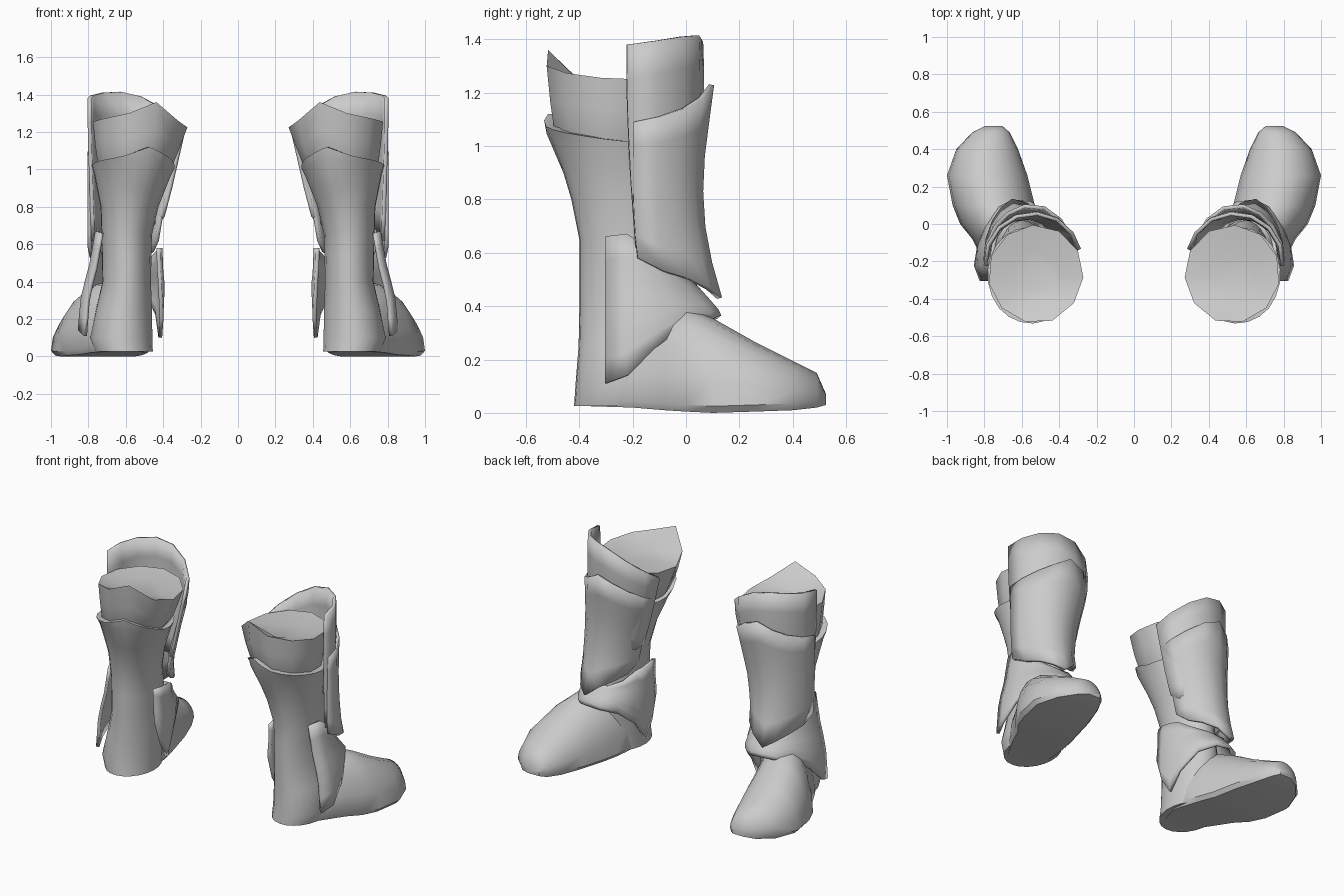
import bpy, bmesh
from math import sin, cos, radians, pi

default = bpy.data.objects.get("Cube")
if default:
    bpy.data.objects.remove(default)

grey = bpy.data.materials.new("plain_grey")
grey.use_nodes = True
colour = (0.6, 0.6, 0.6, 1)
grey.diffuse_color = colour
grey.node_tree.nodes["Principled BSDF"].inputs["Base Color"].default_value = colour


def interp(table, key):
    """Linear lookup in rows (key, value, ...) sorted by rising key."""
    if key <= table[0][0]:
        return table[0][1:]
    for low, high in zip(table, table[1:]):
        if key <= high[0]:
            t = (key - low[0]) / (high[0] - low[0])
            return [a + (b - a) * t for a, b in zip(low[1:], high[1:])]
    return table[-1][1:]


def on_surface(profile, angle, z, grow=0.0, back=None):
    """Point on an upright tube of (z, cx, cy, rx, ry); back sets a rear depth."""
    cx, cy, rx, ry = interp(profile, z)
    a = radians(angle)
    if back and sin(a) < 0:
        ry = back
    return (cx + (rx + grow) * cos(a), cy + (ry + grow) * sin(a), z)


def loft(name, rings, closed, thickness=0.0):
    """Skin a list of rings, add thickness if open, and mirror to the other leg."""
    bm = bmesh.new()
    rows = [[bm.verts.new(p) for p in ring] for ring in rings]
    count = len(rows[0])
    for a, b in zip(rows, rows[1:]):
        for i in range(count if closed else count - 1):
            j = (i + 1) % count
            bm.faces.new((a[i], a[j], b[j], b[i]))
    if closed:
        bm.faces.new(rows[0])
        bm.faces.new(rows[-1])
    bmesh.ops.recalc_face_normals(bm, faces=bm.faces)
    mesh = bpy.data.meshes.new(name)
    bm.to_mesh(mesh)
    bm.free()
    mesh.materials.append(grey)
    obj = bpy.data.objects.new(name, mesh)
    bpy.context.collection.objects.link(obj)
    if thickness:
        solid = obj.modifiers.new("thickness", "SOLIDIFY")
        solid.thickness = thickness
        solid.offset = 0
    mirror = obj.modifiers.new("other_leg", "MIRROR")
    mirror.use_axis[0] = True
    bpy.ops.object.select_all(action="DESELECT")
    obj.select_set(True)
    bpy.context.view_layer.objects.active = obj
    bpy.ops.object.shade_smooth_by_angle(angle=radians(42))


def plate(name, profile, columns, thickness=0.02, back=None, rows=7):
    """Curved armour plate: columns give (angle, top height, bottom height)."""
    rings = []
    for r in range(rows):
        t = r / (rows - 1)
        rings.append([on_surface(profile, a, top + (low - top) * t, back=back)
                      for a, top, low in columns])
    loft(name, rings, False, thickness)


# Boot leg, with a pointed rim at the back
leg = [(.025, .61, -.22, .155, .20), (.1, .625, -.21, .168, .205),
       (.25, .61, -.20, .15, .203), (.4, .595, -.19, .13, .21),
       (.65, .595, -.21, .135, .19), (.8, .58, -.23, .155, .20),
       (.9, .57, -.245, .185, .215), (1, .56, -.26, .215, .235),
       (1.05, .555, -.265, .23, .26), (1.12, .555, -.265, .235, .265)]
rim = [(0, 1.02), (180, 1.0), (250, 1.12), (285, 1.07), (360, 1.02)]
angles = [(250 + 360 * i / 22) % 360 for i in range(22)]
rings = [[on_surface(leg, a, z) for a in angles]
         for z in (.025, .1, .25, .4, .55, .65, .8, .9)]
for drop, grow in ((.05, 0), (0, .004), (0, -.03)):
    rings.append([on_surface(leg, a, interp(rim, a)[0] - drop, grow) for a in angles])
loft("boot_leg", rings, True)

# Cuff rising out of the leg, with a shallow dished top and a point at the back
cuff = [(.97, .56, -.26, .17, .19), (1.03, .55, -.265, .205, .23),
        (1.22, .525, -.265, .255, .258), (1.36, .525, -.265, .258, .268)]
brim = [(0, 1.25), (90, 1.25), (180, 1.22), (217, 1.26), (250, 1.36),
        (283, 1.3), (320, 1.27), (360, 1.25)]
rings = [[on_surface(cuff, a, .97 + (interp(brim, a)[0] - .97) * t)
          for a in angles[::2]] for t in (0, .25, .6, 1)]
rings.append([on_surface(cuff, a, 1.235, -.13) for a in angles[::2]])
loft("cuff", rings, True)

# Foot, lofted from heel to toe: (y, centre x, half width, top, sole)
foot = [(-.36, .61, .09, .12, .025), (-.2, .635, .17, .33, .02),
        (-.08, .675, .19, .4, .01), (0, .715, .215, .395, .005),
        (.1, .75, .22, .355, .0), (.26, .785, .215, .265, .005),
        (.4, .785, .165, .195, .01), (.49, .765, .1, .15, .02),
        (.525, .75, .045, .07, .03)]
rings = []
for y, cx, half, top, sole in foot:
    arc = [pi * i / 10 for i in range(11)]
    ring = [(cx + half * cos(a), y, sole + .025 + (top - sole - .025) * sin(a))
            for a in arc]
    ring += [(cx - half * .9, y, sole), (cx + half * .9, y, sole)]
    rings.append(ring)
loft("foot", rings, True)

# Tall inner plate standing above the shin guard
upper = [(.6, .605, -.17, .17, .2), (.9, .57, -.19, .215, .225),
         (1.2, .54, -.2, .255, .262), (1.4, .54, -.2, .255, .255)]
plate("upper_shin_plate", upper,
      [(-5, 1.38, .62), (20, 1.395, .65), (45, 1.41, .7), (70, 1.415, .7),
       (95, 1.39, .7), (120, 1.33, .7), (145, 1.26, .7), (166, 1.2, .75)])

# Shin guard with a pointed crest and a low point over the instep
shin = [(.43, .62, -.15, .17, .28), (.63, .61, -.18, .185, .253),
        (.8, .595, -.19, .2, .247), (.97, .57, -.19, .225, .255),
        (1.23, .54, -.19, .258, .29)]
plate("shin_guard", shin,
      [(-2, 1.09, .58), (18, 1.11, .53), (40, 1.14, .5), (60, 1.18, .465),
       (80, 1.23, .43), (105, 1.19, .49), (130, 1.13, .53), (150, 1.09, .56),
       (165, 1.06, .62)])

# Ankle guard with a flap on both sides and a bridge over the instep
ankle = [(.11, .63, -.2, .22, .2), (.3, .62, -.2, .215, .29),
         (.37, .61, -.2, .21, .33), (.47, .60, -.2, .19, .24),
         (.66, .585, -.2, .17, .19)]
plate("ankle_guard", ankle,
      [(-32, .66, .11), (-6, .67, .14), (18, .61, .24), (38, .55, .325),
       (60, .5, .345), (80, .47, .365), (105, .48, .355), (130, .51, .32),
       (152, .56, .22), (167, .57, .1), (185, .58, .2), (202, .58, .36)], back=.19)
